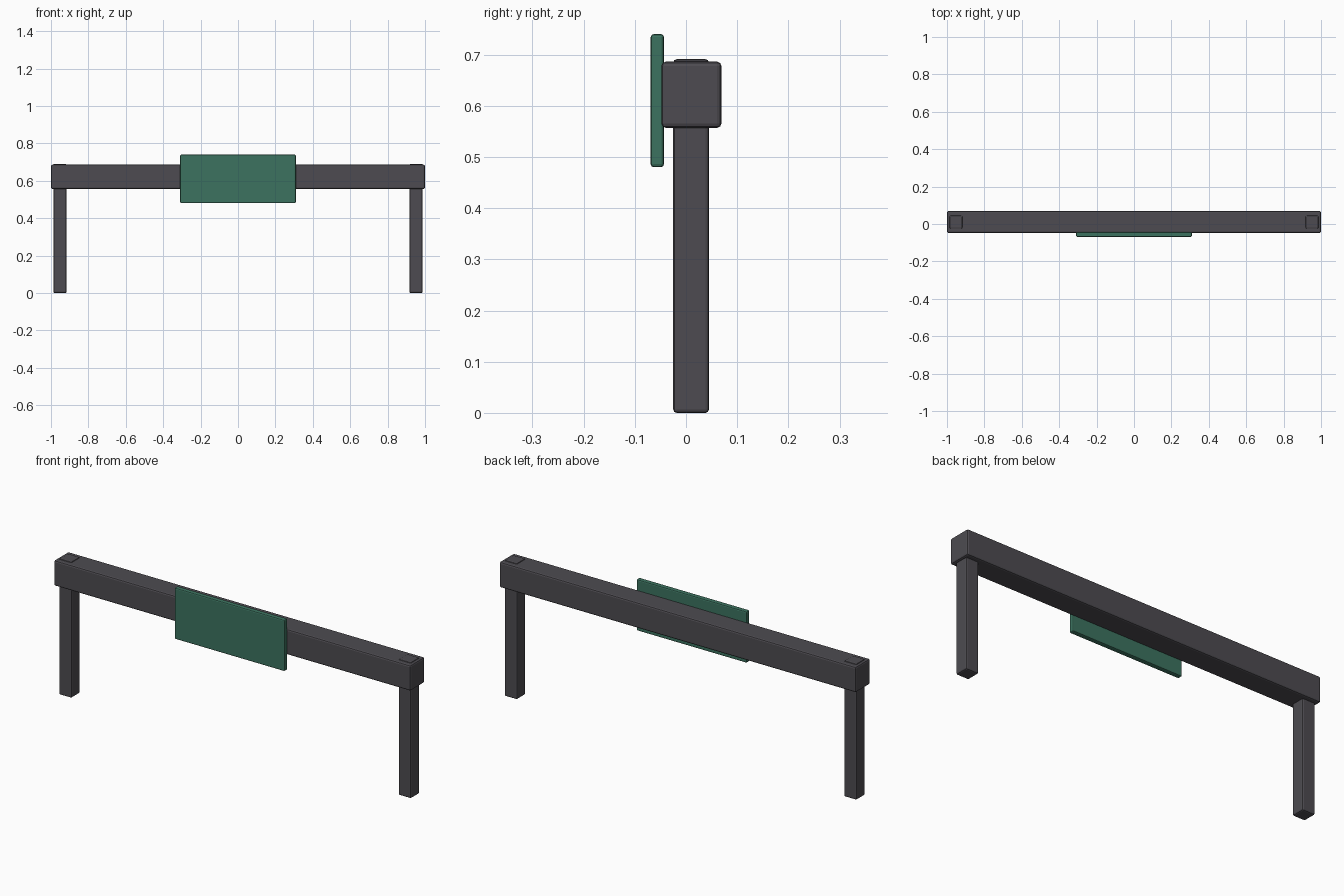
import bpy, bmesh

if "Cube" in bpy.data.objects:
    bpy.data.objects.remove(bpy.data.objects["Cube"])


def material(name, rgb):
    m = bpy.data.materials.new(name)
    m.diffuse_color = (*rgb, 1)
    m.use_nodes = True
    m.node_tree.nodes["Principled BSDF"].inputs["Base Color"].default_value = m.diffuse_color
    return m


GREY = material("dark grey", (0.075, 0.071, 0.082))
GREEN = material("green", (0.045, 0.17, 0.115))


def box(name, lo, hi, mat, bevel):
    """Box between two corners with softly rounded edges."""
    bm = bmesh.new()
    bmesh.ops.create_cube(bm, size=1)
    for v in bm.verts:
        v.co = [h if c > 0 else l for c, l, h in zip(v.co, lo, hi)]
    me = bpy.data.meshes.new(name)
    bm.to_mesh(me)
    bm.free()
    me.materials.append(mat)
    ob = bpy.data.objects.new(name, me)
    bpy.context.collection.objects.link(ob)
    mod = ob.modifiers.new("rounded edges", 'BEVEL')
    mod.width = bevel
    mod.segments = 2
    return ob


# Horizontal beam
box("beam", (-1, -0.048, 0.557), (1, 0.069, 0.686), GREY, 0.008)

# Posts, whose tops poke just through the beam
for side, x in (("left", -0.952), ("right", 0.952)):
    box(side + "_post", (x - 0.035, -0.025, 0), (x + 0.035, 0.045, 0.691), GREY, 0.007)

# Panel on the front
box("front_panel", (-0.309, -0.069, 0.48), (0.309, -0.043, 0.74), GREEN, 0.006)
